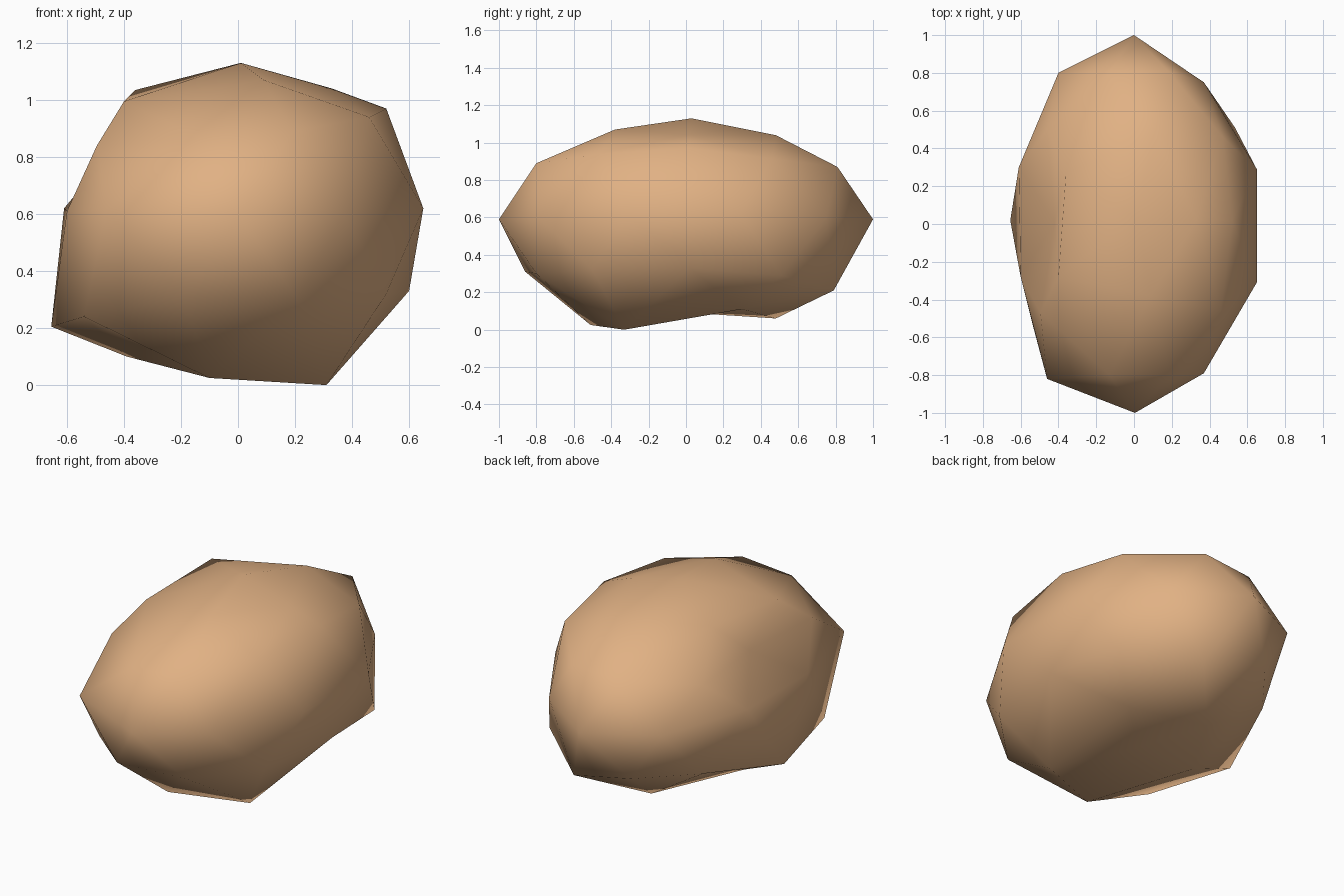
import bpy, bmesh
from mathutils import Vector

if "Cube" in bpy.data.objects:
    bpy.data.objects.remove(bpy.data.objects["Cube"])

CENTRE = Vector((0.0, 0.02, 0.60))
SCALE = Vector((0.68, 0.98, 0.60))

# Sculpted bumps and dents: each pulls the closest vertex of the ball to it
PULLS = [
    # tips and waist
    (0, 1, .59), (.005, -1, .59), (.37, .75, .60), (.37, -.79, .60),
    (-.46, -.82, .615), (-.40, .80, .60), (.65, .29, .62), (.65, -.31, .62),
    (-.61, .30, .62), (-.60, -.28, .61),
    # top
    (.01, .03, 1.13), (.33, .02, 1.04), (.11, .48, 1.04), (.09, -.38, 1.07),
    (-.36, .27, 1.035), (-.40, -.28, .995), (.47, .46, .915), (.46, -.46, .94),
    (.52, .02, .97), (-.42, .01, .81), (-.495, -.47, .84), (-.46, .50, .80),
    (.18, .81, .87), (.19, -.80, .89), (-.13, -.80, .865), (-.14, .79, .855),
    # underside
    (0, .02, .09), (.31, -.33, .0), (-.10, -.51, .025), (-.39, .02, .10),
    (-.655, .02, .205), (-.54, -.52, .24), (.60, .02, .33), (.52, -.50, .32),
    (.535, .51, .29), (-.11, .48, .06), (.28, .30, .11), (.18, .79, .21),
    (-.19, -.86, .31), (-.22, .83, .31), (.21, -.80, .30),
]


def unit_direction(p):
    d = Vector(p) - CENTRE
    return Vector((d.x / SCALE.x, d.y / SCALE.y, d.z / SCALE.z)).normalized()


# Stone: low icosphere stretched into an egg, then sculpted
bm = bmesh.new()
bmesh.ops.create_icosphere(bm, subdivisions=2, radius=1.0)
free = {v: v.co.normalized() for v in bm.verts}
for p in PULLS:
    d = unit_direction(p)
    v = max(free, key=lambda k: free[k].dot(d))
    v.co = Vector(p)
    del free[v]
for v, d in free.items():
    v.co = CENTRE + Vector((d.x * SCALE.x, d.y * SCALE.y, d.z * SCALE.z))
for f in bm.faces:
    f.smooth = True
bmesh.ops.recalc_face_normals(bm, faces=bm.faces[:])

mesh = bpy.data.meshes.new("stone")
bm.to_mesh(mesh)
bm.free()
stone = bpy.data.objects.new("stone", mesh)
bpy.context.collection.objects.link(stone)

tan = bpy.data.materials.new("warm tan")
tan.diffuse_color = (0.75, 0.44, 0.23, 1.0)
tan.use_nodes = True
tan.node_tree.nodes["Principled BSDF"].inputs["Base Color"].default_value = tan.diffuse_color
mesh.materials.append(tan)
